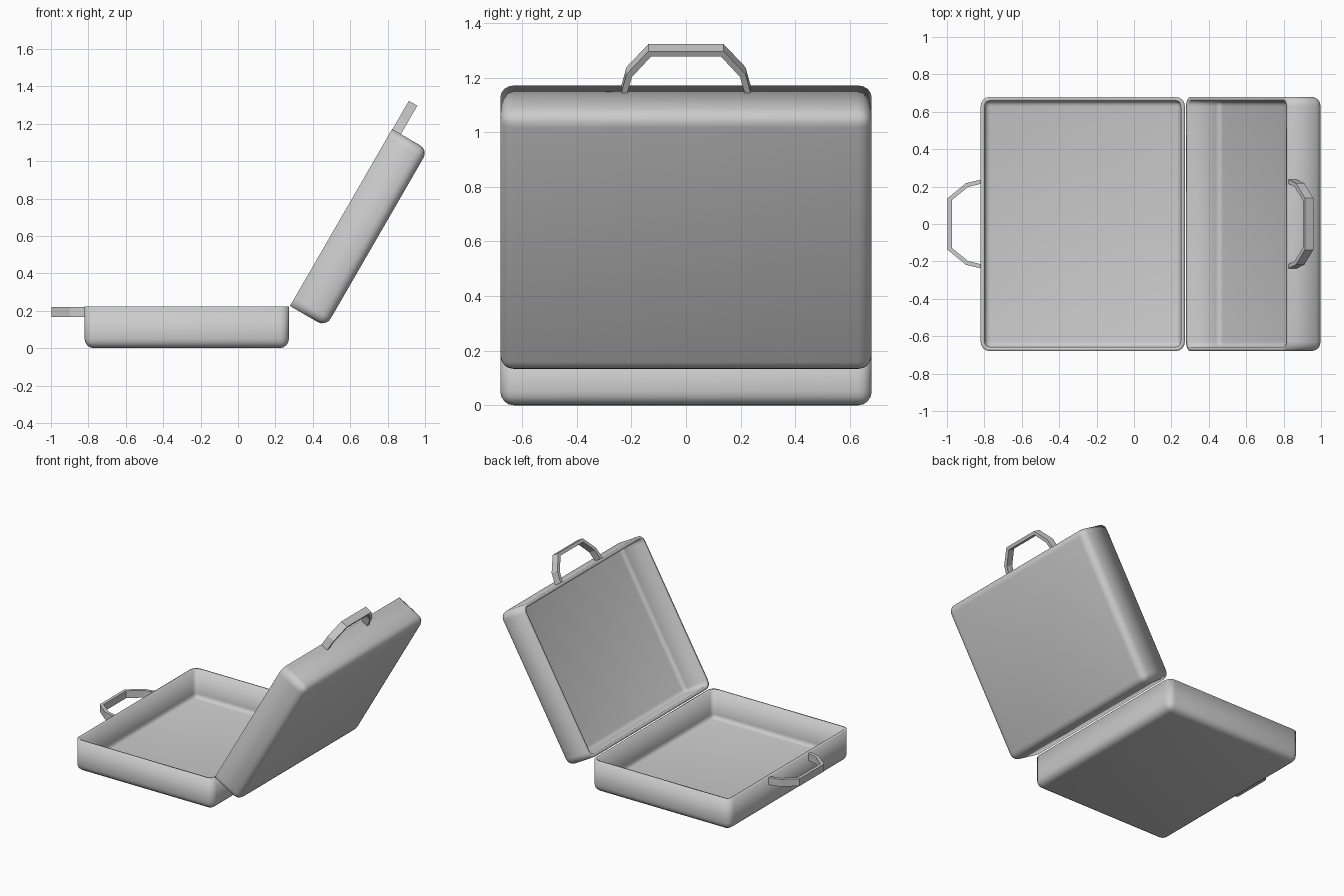
import bpy, bmesh
from math import radians, cos, sin
from mathutils import Matrix, Vector

if "Cube" in bpy.data.objects:
    bpy.data.objects.remove(bpy.data.objects["Cube"])

LENGTH, HALF_W, DEPTH, WALL, ROUND, GAP = 1.092, 0.68, 0.222, 0.022, 0.05, 0.004
HINGE = Vector((0.276, 0, DEPTH))


def half_frame(u, w):
    """Local x runs away from the hinge, local z points out of the open side."""
    m = Matrix.Identity(4)
    for i in range(3):
        m[i][0], m[i][2], m[i][3] = u[i], w[i], HINGE[i]
    return m


def finish(name, bm, frame, angle):
    bm.transform(frame)
    bmesh.ops.recalc_face_normals(bm, faces=bm.faces)
    me = bpy.data.meshes.new(name)
    bm.to_mesh(me)
    bm.free()
    ob = bpy.data.objects.new(name, me)
    bpy.context.collection.objects.link(ob)
    bpy.ops.object.select_all(action='DESELECT')
    ob.select_set(True)
    bpy.context.view_layer.objects.active = ob
    bpy.ops.object.shade_smooth_by_angle(angle=radians(angle))
    return ob


def box(bm, lo, hi):
    lo, hi = Vector(lo), Vector(hi)
    mat = Matrix.Translation((lo + hi) / 2) @ Matrix.Diagonal((*(hi - lo), 1))
    bmesh.ops.create_cube(bm, size=1, matrix=mat)


def rounded_shell(name, frame):
    # closed box, rounded everywhere except the rim, then opened and thickened
    bm = bmesh.new()
    box(bm, (GAP, -HALF_W, -DEPTH), (GAP + LENGTH, HALF_W, 0))
    edges = [e for e in bm.edges if not all(abs(v.co.z) < 1e-5 for v in e.verts)]
    bmesh.ops.bevel(bm, geom=edges, offset=ROUND, segments=4, profile=0.5,
                    affect='EDGES', clamp_overlap=True)
    rim = [f for f in bm.faces if all(abs(v.co.z) < 1e-5 for v in f.verts)]
    bmesh.ops.delete(bm, geom=rim, context='FACES')
    ob = finish(name, bm, frame, 40)
    sol = ob.modifiers.new("wall", 'SOLIDIFY')
    sol.thickness, sol.offset = WALL, -1
    sol.use_even_offset = True
    return ob


def handle(name, frame):
    # angular flat strap, mirrored outline extruded in depth
    outer = [(1.083, 0.24), (1.175, 0.218), (1.272, 0.138)]
    inner = [(1.083, 0.218), (1.163, 0.198), (1.25, 0.128)]
    full = lambda p: p + [(u, -y) for u, y in reversed(p)]
    bm = bmesh.new()
    o = [bm.verts.new((u, y, -0.002)) for u, y in full(outer)]
    i = [bm.verts.new((u, y, -0.002)) for u, y in full(inner)]
    faces = [bm.faces.new((o[k], o[k + 1], i[k + 1], i[k])) for k in range(len(o) - 1)]
    ext = bmesh.ops.extrude_face_region(bm, geom=faces, use_keep_orig=True)
    moved = [g for g in ext['geom'] if isinstance(g, bmesh.types.BMVert)]
    bmesh.ops.translate(bm, verts=moved, vec=(0, 0, -0.052))
    return finish(name, bm, frame, 20)


# base lies flat, lid is swung open to 60 degrees
a = radians(60)
frames = {
    "base": half_frame((-1, 0, 0), (0, 0, 1)),
    "lid": half_frame((cos(a), 0, sin(a)), (-sin(a), 0, cos(a))),
}
for part, frame in frames.items():
    rounded_shell("case_" + part, frame)
    handle(part + "_handle", frame)
